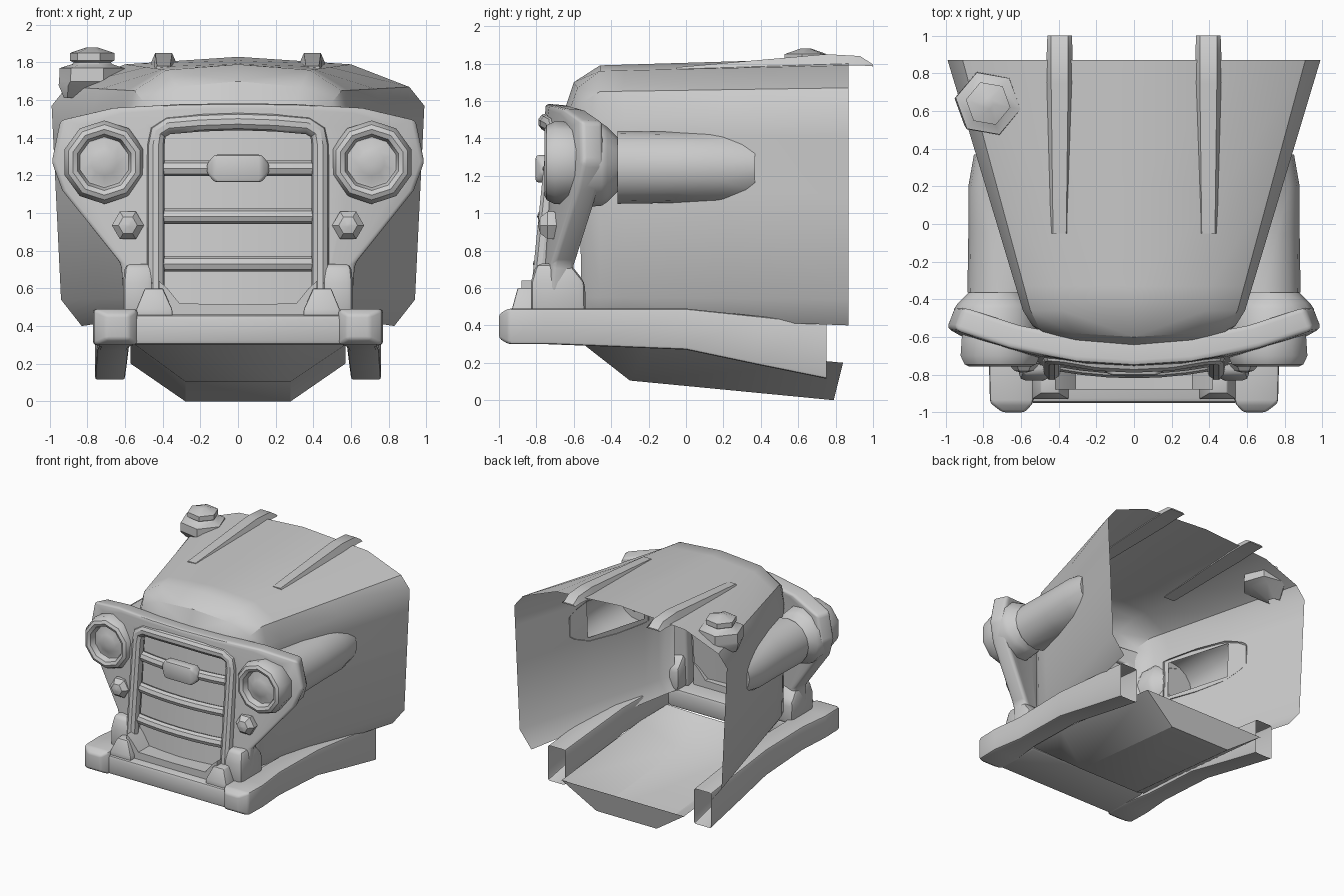
import bpy, bmesh
from math import sin, cos, pi, radians
from mathutils import Vector

if "Cube" in bpy.data.objects:
    bpy.data.objects.remove(bpy.data.objects["Cube"])

def loft(name, rings, closed=True, caps=(True, True), mirror=False, solid=0, bevel=0, seg=2):
    """Skin a list of equal-length point rings; optional mirror, thickness and bevel."""
    bm = bmesh.new()
    rows = [[bm.verts.new(p) for p in r] for r in rings]
    n = len(rows[0])
    for a, b in zip(rows, rows[1:]):
        for i in range(n if closed else n - 1):
            j = (i + 1) % n
            bm.faces.new((a[i], a[j], b[j], b[i]))
    if closed:
        for use, r in zip(caps, (rows[0], rows[-1])):
            if use:
                bm.faces.new(r)
    bmesh.ops.remove_doubles(bm, verts=bm.verts[:], dist=1e-5)
    bmesh.ops.recalc_face_normals(bm, faces=bm.faces[:])
    me = bpy.data.meshes.new(name)
    bm.to_mesh(me)
    bm.free()
    ob = bpy.data.objects.new(name, me)
    bpy.context.collection.objects.link(ob)
    if mirror:
        ob.modifiers.new("mirror", 'MIRROR')
    if solid:
        m = ob.modifiers.new("thickness", 'SOLIDIFY')
        m.thickness, m.offset = solid, 0
    if bevel:
        m = ob.modifiers.new("bevel", 'BEVEL')
        m.width, m.segments, m.limit_method = bevel, seg, 'ANGLE'
    return ob

def rect(axis, d, a0, a1, b0, b1):
    """Rectangle ring at distance d along an axis; a, b are the other two axes in order."""
    pts = []
    for a, b in ((a0, b0), (a1, b0), (a1, b1), (a0, b1)):
        p = [a, b]
        p.insert(axis, d)
        pts.append(tuple(p))
    return pts

def lathe_y(name, x, z, prof, n, turn=0.0, caps=(True, True)):
    """Rings of (radius, y) about a y-parallel axis, mirrored."""
    return loft(name, [[(x + r * cos(turn + 2*pi*i/n), y, z + r * sin(turn + 2*pi*i/n))
                        for i in range(n)] for r, y in prof], caps=caps, mirror=True)

def tube(name, path, rn, ry, n=10):
    """Sweep an ellipse along a path lying roughly in the xz plane."""
    path = [Vector(p) for p in path]
    rings = []
    for i, p in enumerate(path):
        t = path[min(i + 1, len(path) - 1)] - path[max(i - 1, 0)]
        nrm = Vector((-t.z, 0, t.x)).normalized()
        rings.append([p + nrm * rn * cos(2*pi*k/n) + Vector((0, ry * sin(2*pi*k/n), 0))
                      for k in range(n)])
    return loft(name, rings)

def edit(ob, fn):
    bm = bmesh.new()
    bm.from_mesh(ob.data)
    fn(bm)
    bm.to_mesh(ob.data)
    bm.free()

def cut(bm, co, no, clear=False):
    bmesh.ops.bisect_plane(bm, geom=bm.verts[:] + bm.edges[:] + bm.faces[:],
                           plane_co=co, plane_no=no, clear_inner=clear)

# Hood: open shell tapering to a rounded nose, opened where the side pods join
back = [(.83, .4), (.94, .54), (.99, 1.57), (.91, 1.67), (.6, 1.79), (0, 1.83)]
front = [(.5, .45), (.57, .55), (.59, 1.5), (.55, 1.65), (.38, 1.76), (0, 1.79)]
hood = loft("hood", [
    [(x, .87, z) for x, z in back],
    [(x, -.46, z) for x, z in front],
    [(.48, -.54, .45), (.53, -.54, .55), (.54, -.54, 1.45), (.5, -.56, 1.59), (.33, -.58, 1.67), (0, -.6, 1.7)],
    [(.46, -.56, .45), (.5, -.56, .55), (.5, -.57, 1.4), (.46, -.59, 1.5), (.3, -.63, 1.53), (0, -.65, 1.55)],
], closed=False, mirror=True)

def pod_hole(bm):
    for co, no in (((0, -.33, 0), (0, 1, 0)), ((0, .2, 0), (0, 1, 0)),
                   ((0, 0, 1.1), (0, 0, 1)), ((0, 0, 1.4), (0, 0, 1))):
        cut(bm, co, no)
    inside = [f for f in bm.faces if -.33 < f.calc_center_median().y < .2
              and 1.1 < f.calc_center_median().z < 1.4]
    bmesh.ops.delete(bm, geom=inside, context='FACES')
edit(hood, pod_hole)

# Side pods behind the headlights, trimmed to the hood flank
pod = lathe_y("side_pod", .69, 1.245, [(.195, -.365), (.19, -.05), (.19, .2), (.16, .37)], 16)
edit(pod, lambda bm: cut(bm, (.97, .87, 1.2), (1.33, -.4, 0), True))

# Hood ribs
loft("hood_rib", [
    [(.395 - b, y, z0), (.395 + b, y, z0), (.395 + t, y, z1), (.395 - t, y, z1)]
    for y, b, t, z0, z1 in ((-.05, .05, .035, 1.76, 1.78), (.75, .073, .045, 1.785, 1.85),
                            (.93, .068, .045, 1.79, 1.84), (1.0, .065, .045, 1.785, 1.795))], mirror=True)

# Air intake stack on the hood shoulder
cx, cy = -.775, .64
loft("air_intake", [[(cx + dx + r * cos(radians(-10 + 60*i)), cy + r * sin(radians(-10 + 60*i)), z)
                     for i in range(6)] for r, z, dx in (
    (.05, 1.61, -.1), (.15, 1.68, -.03), (.178, 1.7, 0), (.175, 1.77, 0), (.11, 1.79, 0), (.1, 1.8, 0),
    (.12, 1.81, 0), (.12, 1.85, 0), (.03, 1.88, 0))], caps=(False, True))

# Front plate: swept-back face with wide headlight ears and grille opening
outer = [(0, 1.58), (.3, 1.575), (.65, 1.555), (.93, 1.49), (.975, 1.27), (.92, 1.12), (.61, .73), (.59, .45)]
inner = [(0, 1.46), (.2, 1.46), (.42, 1.44), (.44, 1.38), (.44, 1.2), (.44, 1.05), (.44, .7), (.44, .45)]
rows = []
for o, i in zip(outer, inner):
    row = []
    for t in (0, .25, .5, .75, 1):
        x, z = (o[k] + (i[k] - o[k]) * t for k in (0, 1))
        row.append((x, -.69 + .22 * x * x - .06 * (1.5 - z), z))
    rows.append(row)
loft("front_plate", rows, closed=False, mirror=True, solid=.13, bevel=.04, seg=3)

# Fairing at each side of the grille foot
loft("grille_foot", [rect(2, .45, .45, .61, -.83, -.535), rect(2, .63, .45, .61, -.83, -.54),
                     rect(2, .73, .45, .6, -.8, -.62)], mirror=True, bevel=.03)

# Grille surround
half = [(.437, -.795, .47), (.437, -.705, 1.36), (.425, -.7, 1.43), (.37, -.705, 1.465), (.2, -.735, 1.48)]
tube("grille_surround", half + [(0, -.745, 1.487)] + [(-x, y, z) for x, y, z in reversed(half)], .047, .047)

# Grille backing panel and bars, bowed gently forward
def grille_y(x, z):
    return -.70 - (1.5 - z) * .09 - .04 * (1 - (x / .42) ** 2)
xs = [-.42 + .14 * i for i in range(7)]
loft("grille_panel", [[(x, grille_y(x, z) + .07, z) for x in xs] for z in (.45, 1.47)], closed=False)
for k, z in enumerate((1.237, .983, .73)):
    tube("grille_bar_%d" % (k + 1), [(x, grille_y(x, z) + .03, z) for x in xs], .041, .04, 8)

# Grille badge blank and lower sill
by = grille_y(0, 1.237)
loft("grille_badge", [rect(0, x, by - d, by + .05, 1.237 - h, 1.237 + h)
                      for x, d, h in ((-.165, .01, .025), (-.125, .04, .073), (.125, .04, .073), (.165, .01, .025))],
     bevel=.015)
loft("grille_sill", [rect(0, x, -.88, -.7, .44, z) for x, z in ((.42, .64), (.375, .6), (.31, .52), (0, .515))],
     caps=(True, False), mirror=True)
loft("bumper_bracket", [rect(2, .44, .345, .545, -.93, -.76), rect(2, .49, .35, .54, -.93, -.76),
                        rect(2, .6, .4, .495, -.9, -.78)], mirror=True, bevel=.008)

# Headlights: bezel with domed lens, and bucket behind the plate
lathe_y("headlight", .71, 1.27, [(.2, -.55), (.215, -.6), (.222, -.7), (.2, -.745), (.175, -.757), (.15, -.745),
                                 (.135, -.7), (.125, -.7), (.07, -.725), (.02, -.73)], 10, pi / 10)
lathe_y("headlight_bucket", .735, 1.26, [(.23, -.56), (.22, -.45), (.2, -.42), (.14, -.36)], 12)
lathe_y("marker_lamp", .585, .935, [(.07, -.66), (.085, -.71), (.085, -.74), (.05, -.78), (.01, -.79)], 6)

# Bumper bar with end blocks running back as side rails
loft("bumper_bar", [rect(0, x, -.95, -.55, .3, .46) for x in (.56, 0)],
     caps=(True, False), mirror=True, bevel=.025)
loft("bumper_rail", [rect(1, y, x0, x1, z0, z1) for y, x0, x1, z0, z1 in (
    (-1, .58, .7, .33, .46), (-.95, .535, .765, .3, .49), (-.76, .535, .77, .3, .49), (-.5, .57, .74, .29, .49),
    (0, .58, .75, .27, .49), (.38, .59, .755, .19, .45), (.75, .6, .76, .115, .41))],
     caps=(True, False), mirror=True, bevel=.015)

# Belly pan with sloped front and upright rear wall
loft("belly_pan", [[(-w, y1, t), (-.28, y, b), (.28, y, b), (w, y1, t)] for y, y1, b, t, w in (
    (-.55, -.55, .3, .31, .56), (-.3, -.2, .105, .3, .57), (.79, .84, 0, .2, .57))], closed=False)
loft("belly_pan_rear", [[(-.28, .79, 0), (.28, .79, 0)], [(-.57, .84, .2), (.57, .84, .2)]], closed=False)

# Bake modifiers and set shading
bpy.ops.object.select_all(action='SELECT')
bpy.context.view_layer.objects.active = hood
bpy.ops.object.convert(target='MESH')
bpy.ops.object.shade_smooth_by_angle(angle=radians(35))
